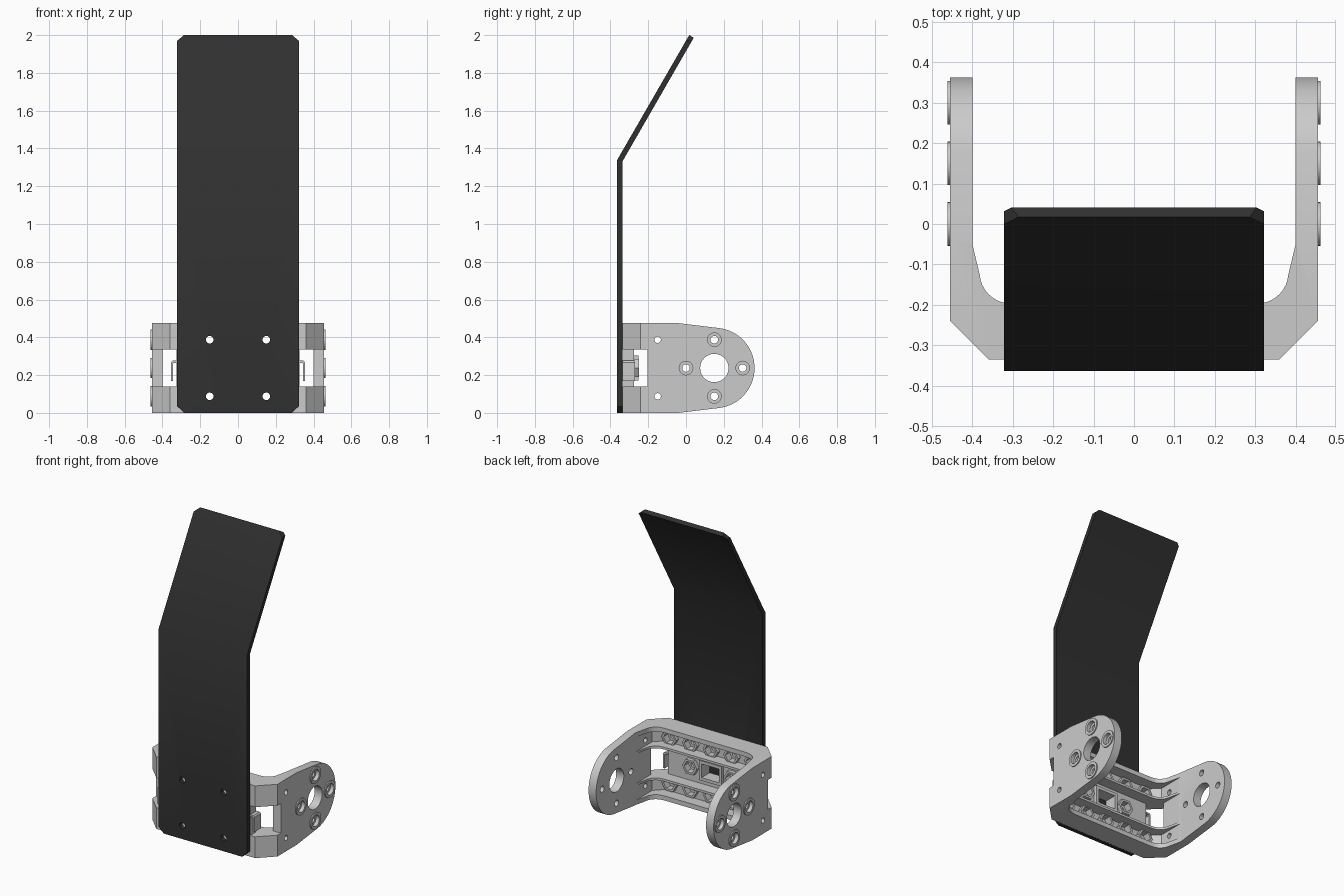
import bpy, bmesh
from math import sin, cos, radians, pi

if "Cube" in bpy.data.objects:
    bpy.data.objects.remove(bpy.data.objects["Cube"])

AXES = {'x': lambda a, b, t: (t, a, b),
        'y': lambda a, b, t: (a, t, b),
        'z': lambda a, b, t: (a, b, t)}


def prism(name, pts, axis, lo, hi):
    """Extrude a 2D outline along an axis."""
    bm = bmesh.new()
    f = AXES[axis]
    a = [bm.verts.new(f(u, v, lo)) for u, v in pts]
    b = [bm.verts.new(f(u, v, hi)) for u, v in pts]
    bm.faces.new(a)
    bm.faces.new(b)
    n = len(pts)
    for i in range(n):
        j = (i + 1) % n
        bm.faces.new((a[i], a[j], b[j], b[i]))
    bmesh.ops.recalc_face_normals(bm, faces=bm.faces)
    me = bpy.data.meshes.new(name)
    bm.to_mesh(me)
    bm.free()
    ob = bpy.data.objects.new(name, me)
    bpy.context.collection.objects.link(ob)
    return ob


def arc(cx, cy, r, a0, a1, n):
    return [(cx + r * cos(radians(a0 + (a1 - a0) * i / n)),
             cy + r * sin(radians(a0 + (a1 - a0) * i / n))) for i in range(n + 1)]


def ring(cx, cy, r, n=32):
    return [(cx + r * cos(2 * pi * i / n), cy + r * sin(2 * pi * i / n)) for i in range(n)]


def rect(a0, a1, b0, b1):
    return [(a0, b0), (a1, b0), (a1, b1), (a0, b1)]


def both_sides(half):
    return half + [(-x, y) for x, y in reversed(half)]


def boolean(ob, op, tool):
    m = ob.modifiers.new('bool', 'BOOLEAN')
    m.operation, m.solver, m.object = op, 'EXACT', tool
    bpy.context.view_layer.objects.active = ob
    bpy.ops.object.modifier_apply(modifier=m.name)
    bpy.data.objects.remove(tool)


def change(ob, op, pts, axis, lo, hi):
    boolean(ob, op, prism('tool', pts, axis, lo, hi))


def finish(ob):
    bpy.ops.object.select_all(action='DESELECT')
    ob.select_set(True)
    bpy.context.view_layer.objects.active = ob
    bpy.ops.object.shade_smooth_by_angle(angle=radians(30))


MID = 0.2375
ROWS = (0.0875, 0.3875)

# U-shaped bracket body, trimmed to the rounded arm outline
half = ([(0.36, -0.335), (0.455, -0.24), (0.455, 0.5), (0.40, 0.5), (0.40, -0.05)]
        + arc(0.305, -0.12, 0.077, -5, -80, 8) + [(0.29, -0.199)])
bracket = prism('bracket', both_sides(half), 'z', -0.1, 0.6)
side = ([(-0.5, 0), (-0.04, 0)] + arc(0.15, MID, 0.213, -83, 83, 32)
        + [(-0.04, 0.475), (-0.5, 0.475)])
change(bracket, 'INTERSECT', side, 'x', -1, 1)

# three pockets in the back wall, leaving rims and two ribs
pocket = both_sides([(0.345, -0.275), (0.40, -0.22), (0.40, -0.055), (0.35, -0.04)])
for z0, z1 in ((0.03, 0.125), (0.14, 0.335), (0.35, 0.445)):
    change(bracket, 'DIFFERENCE', pocket, 'z', z0, z1)

# open corner windows
for s in (-1, 1):
    change(bracket, 'DIFFERENCE', rect(0.14, 0.335, -0.5, -0.205)
           and [(s * 0.325, -0.5), (s * 0.6, -0.5), (s * 0.6, -0.205), (s * 0.325, -0.205)],
           'z', 0.14, 0.335)

# hexagonal nut sockets and the centre window frame
nuts = [(x, z) for z in ROWS for x in (-0.3, -0.15, 0, 0.15, 0.3)]
nuts += [(-0.15, MID), (0.15, MID)]
for x, z in nuts:
    change(bracket, 'UNION', ring(x, z, 0.054, 6), 'y', -0.3, -0.25)
change(bracket, 'UNION', rect(-0.082, 0.082, MID - 0.065, MID + 0.065), 'y', -0.3, -0.251)
for x, z in nuts:
    change(bracket, 'DIFFERENCE', ring(x, z, 0.039, 6), 'y', -0.295, -0.1)
    change(bracket, 'DIFFERENCE', ring(x, z, 0.02, 20), 'y', -0.5, -0.1)
change(bracket, 'DIFFERENCE', rect(-0.063, 0.063, MID - 0.045, MID + 0.045), 'y', -0.5, -0.1)

# raised screw bosses around the large arm hole
bolts = [(0, MID), (0.30, MID), (0.15, MID - 0.15), (0.15, MID + 0.15)]
for y, z in bolts:
    for s in (-1, 1):
        change(bracket, 'UNION', ring(y, z, 0.054), 'x', *sorted((s * 0.44, s * 0.462)))
        change(bracket, 'DIFFERENCE', ring(y, z, 0.036), 'x', *sorted((s * 0.438, s * 0.6)))
    change(bracket, 'DIFFERENCE', ring(y, z, 0.02, 20), 'x', -0.7, 0.7)
change(bracket, 'DIFFERENCE', ring(0.15, MID, 0.075, 40), 'x', -0.7, 0.7)
for z in ROWS:
    change(bracket, 'DIFFERENCE', ring(-0.15, z, 0.017, 20), 'x', -0.7, 0.7)
finish(bracket)

# small cable loops in the corner windows
for s, label in ((-1, 'left'), (1, 'right')):
    loop = [(0.32, 0.265), (0.34, 0.265), (0.345, 0.26), (0.345, 0.17),
            (0.355, 0.17), (0.355, 0.268), (0.347, 0.277), (0.32, 0.277)]
    prism(label + '_cable_loop', [(s * x, z) for x, z in loop], 'y', -0.335, -0.27)

# bent plate with clipped corners and four mounting holes
bend = [(-0.364, -0.1), (-0.364, 1.34), (0.017, 2.0), (0.041, 1.986),
        (-0.336, 1.332), (-0.336, -0.1)]
plate = prism('bent_plate', bend, 'x', -0.5, 0.5)
outline = both_sides([(0.285, 0), (0.322, 0.035), (0.322, 1.97), (0.2, 2.073)])
change(plate, 'INTERSECT', outline, 'y', -1, 1)
for x in (-0.15, 0.15):
    for z in ROWS:
        change(plate, 'DIFFERENCE', ring(x, z, 0.02, 20), 'y', -0.5, -0.2)
black = bpy.data.materials.new('black')
black.diffuse_color = (0.03, 0.03, 0.03, 1)
black.use_nodes = True
black.node_tree.nodes["Principled BSDF"].inputs["Base Color"].default_value = black.diffuse_color
plate.data.materials.clear()
plate.data.materials.append(black)
finish(plate)
